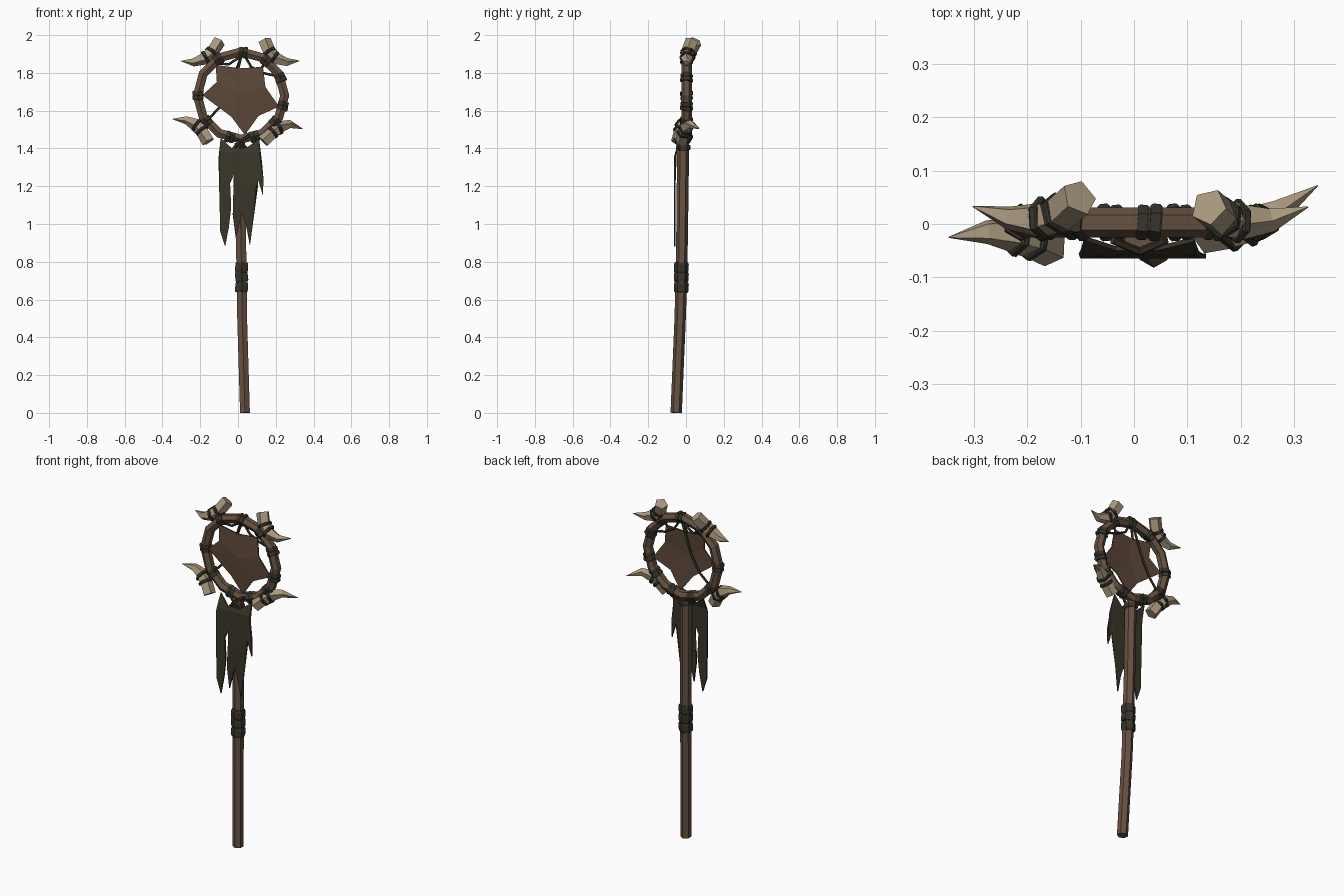
import bpy, bmesh, math
from mathutils import Vector

if "Cube" in bpy.data.objects:
    bpy.data.objects.remove(bpy.data.objects["Cube"])


def material(name, rgb):
    m = bpy.data.materials.new(name)
    m.diffuse_color = (*rgb, 1)
    m.use_nodes = True
    m.node_tree.nodes["Principled BSDF"].inputs["Base Color"].default_value = m.diffuse_color
    return m


WOOD = material("brown wood", (0.135, 0.083, 0.053))
HIDE = material("stretched hide", (0.108, 0.064, 0.041))
HORN = material("pale horn", (0.39, 0.31, 0.205))
CORD = material("dark cord", (0.038, 0.035, 0.024))
CLOTH = material("ragged cloth", (0.041, 0.036, 0.022))


def finish(name, bm, mat):
    bmesh.ops.recalc_face_normals(bm, faces=bm.faces)
    me = bpy.data.meshes.new(name)
    bm.to_mesh(me)
    bm.free()
    me.materials.append(mat)
    ob = bpy.data.objects.new(name, me)
    bpy.context.collection.objects.link(ob)
    return ob


def tube(name, pts, radii, mat, sides=6, closed=False, phase=0.0):
    """Faceted tube along a path with a radius per point."""
    bm = bmesh.new()
    pts = [Vector(p) for p in pts]
    n = len(pts)
    if not isinstance(radii, (list, tuple)):
        radii = [radii] * n
    rings = []
    for i, p in enumerate(pts):
        a = pts[(i - 1) % n] if closed or i > 0 else p
        b = pts[(i + 1) % n] if closed or i < n - 1 else p
        t = (b - a).normalized()
        ref = Vector((0, 1, 0)) if abs(t.y) < 0.95 else Vector((1, 0, 0))
        u = (ref - t * ref.dot(t)).normalized()
        v = t.cross(u)
        rings.append([bm.verts.new(p + radii[i] * (u * math.cos(w) + v * math.sin(w)))
                      for w in (phase + 2 * math.pi * k / sides for k in range(sides))])
    for i in range(n if closed else n - 1):
        r, s = rings[i], rings[(i + 1) % n]
        for k in range(sides):
            j = (k + 1) % sides
            bm.faces.new((r[k], r[j], s[j], s[k]))
    if not closed:
        bm.faces.new(rings[0])
        bm.faces.new(rings[-1])
    return finish(name, bm, mat)


def band(name, centre, direction, radius, width):
    """Short bevelled sleeve of cord."""
    c, d = Vector(centre), Vector(direction).normalized() * width / 2
    return tube(name, [c - d, c - d * 0.6, c + d * 0.6, c + d],
                [radius * 0.9, radius, radius, radius * 0.9], CORD)


# Slightly crooked shaft
tube("shaft", [(0.037, -0.052, 0), (0.022, -0.031, 0.5), (0.019, -0.024, 0.74),
               (0.014, -0.02, 1.0), (0.01, -0.015, 1.43)],
     [0.030, 0.030, 0.031, 0.031, 0.032], WOOD)

# Hoop at the head
CX, CY, CZ, R = 0.016, 0.003, 1.68, 0.231


def on_hoop(deg, r=R, y=CY):
    a = math.radians(deg)
    return Vector((CX + r * math.cos(a), y, CZ + r * math.sin(a)))


tube("hoop", [on_hoop(30 * i) for i in range(12)], 0.028, WOOD, closed=True)

# Cord bindings around the hoop, in pairs
for deg in (87, 24, -14, -72, -105, 180, 122, 54, 217, -38):
    a = math.radians(deg)
    tangent = Vector((-math.sin(a), 0.08, math.cos(a)))
    for k, s in enumerate((-3, 3)):
        band("hoop_binding", on_hoop(deg + s, 0.228), tangent, 0.035 - 0.002 * k, 0.022)

# Grip wraps and neck lashing on the shaft
for z, tilt, w in ((0.665, 0.08, 0.055), (0.72, -0.12, 0.055), (0.77, 0.06, 0.055)):
    band("grip_wrap", (0.019, -0.025, z), (tilt, 0.05, 1), 0.039, w)
band("neck_wrap", (0.01, -0.014, 1.405), (0.15, 0, 1), 0.038, 0.025)
for s in (-1, 1):
    tube("neck_lashing", [(0.01 - s * 0.05, -0.03, 1.47), (0.01, -0.052, 1.435),
                          (0.01 + s * 0.035, -0.035, 1.40)], 0.008, CORD, 5)

# Horns: path from blunt base to curved tip
horns = {
    "upper_left_horn": [(-0.102, 0.05, 1.966), (-0.137, 0.02, 1.912), (-0.182, 0.008, 1.875),
                        (-0.235, 0.012, 1.857), (-0.302, 0.033, 1.863)],
    "upper_right_horn": [(0.140, 0.032, 1.970), (0.163, 0.012, 1.915), (0.202, 0.004, 1.873),
                         (0.258, 0.008, 1.856), (0.326, 0.032, 1.864)],
    "lower_left_horn": [(-0.156, -0.045, 1.436), (-0.188, -0.03, 1.490), (-0.228, -0.018, 1.530),
                        (-0.275, -0.015, 1.551), (-0.347, -0.025, 1.556)],
    "lower_right_horn": [(0.134, -0.02, 1.437), (0.180, -0.012, 1.482), (0.222, 0.0, 1.513),
                         (0.272, 0.025, 1.528), (0.344, 0.072, 1.503)],
}
for name, path in horns.items():
    tube(name, path, [0.036, 0.036, 0.034, 0.023, 0.001], HORN, 5, phase=0.4)
    p = [Vector(q) for q in path]
    for t in (0.1, 0.8):
        band(name + "_binding", p[1].lerp(p[2], t), p[2] - p[0] if t < 0.5 else p[3] - p[1],
             0.041, 0.017)

# Stretched five-pointed hide, slightly dished to the front
outline = [(-0.118, 1.842), (0.01, 1.824), (0.132, 1.832), (0.145, 1.725), (0.217, 1.622),
           (0.108, 1.572), (0.037, 1.472), (-0.035, 1.568), (-0.188, 1.682), (-0.112, 1.752)]
bm = bmesh.new()
rim = [bm.verts.new((x, -0.004 if i % 2 == 0 else -0.012, z)) for i, (x, z) in enumerate(outline)]
hub = bm.verts.new((0.015, -0.022, 1.69))
for i in range(10):
    bm.faces.new((hub, rim[i], rim[(i + 1) % 10]))
hide = finish("stretched_hide", bm, HIDE)
mod = hide.modifiers.new("thickness", 'SOLIDIFY')
mod.thickness, mod.offset = 0.008, 0

# Strings tying the hide to the hoop
strings = [
    [(0.022, 0.012, 1.90), (-0.015, 0.015, 1.80), (-0.05, 0.016, 1.70), (-0.1, 0.012, 1.615),
     (-0.18, 0.0, 1.53)],
    [(0.03, 0.0, 1.90), (0.07, 0.01, 1.832), (0.13, 0.012, 1.80), (0.23, 0.003, 1.778)],
    [(0.02, 0.0, 1.90), (0.0, -0.01, 1.82)],
    [(-0.10, 0.01, 1.85), (-0.05, 0.014, 1.845), (0.02, 0.01, 1.89)],
    [(0.125, -0.005, 1.825), (0.15, 0.0, 1.87)],
    [(0.037, -0.005, 1.485), (0.06, -0.01, 1.455)],
]
for s in strings:
    tube("hide_string", s, 0.007, CORD, 5)

# Ragged cloth hanging in front of the shaft
edge = [(-0.092, 1.455), (-0.035, 1.402), (0.045, 1.402), (0.112, 1.45), (0.122, 1.34),
        (0.135, 1.24), (0.132, 1.15), (0.106, 1.235), (0.09, 1.12), (0.078, 1.05), (0.063, 0.885),
        (0.045, 0.98), (0.022, 1.055), (-0.012, 0.925), (-0.028, 1.05), (-0.014, 1.16),
        (-0.022, 1.26), (-0.042, 1.215), (-0.036, 1.09), (-0.048, 0.985), (-0.068, 0.88),
        (-0.094, 0.96), (-0.1, 1.2), (-0.102, 1.35)]
bm = bmesh.new()
bm.faces.new([bm.verts.new((x, 0, z)) for x, z in edge])
bmesh.ops.triangulate(bm, faces=bm.faces[:])
for z in (1.38, 1.2):
    bmesh.ops.bisect_plane(bm, geom=bm.verts[:] + bm.edges[:] + bm.faces[:], dist=1e-5,
                           plane_co=(0, 0, z), plane_no=(0, 0, 1))
for v in bm.verts:
    v.co.y = -0.06 + max(0, v.co.z - 1.36) * 0.35
cloth = finish("ragged_cloth", bm, CLOTH)
mod = cloth.modifiers.new("thickness", 'SOLIDIFY')
mod.thickness, mod.offset = 0.009, 0
